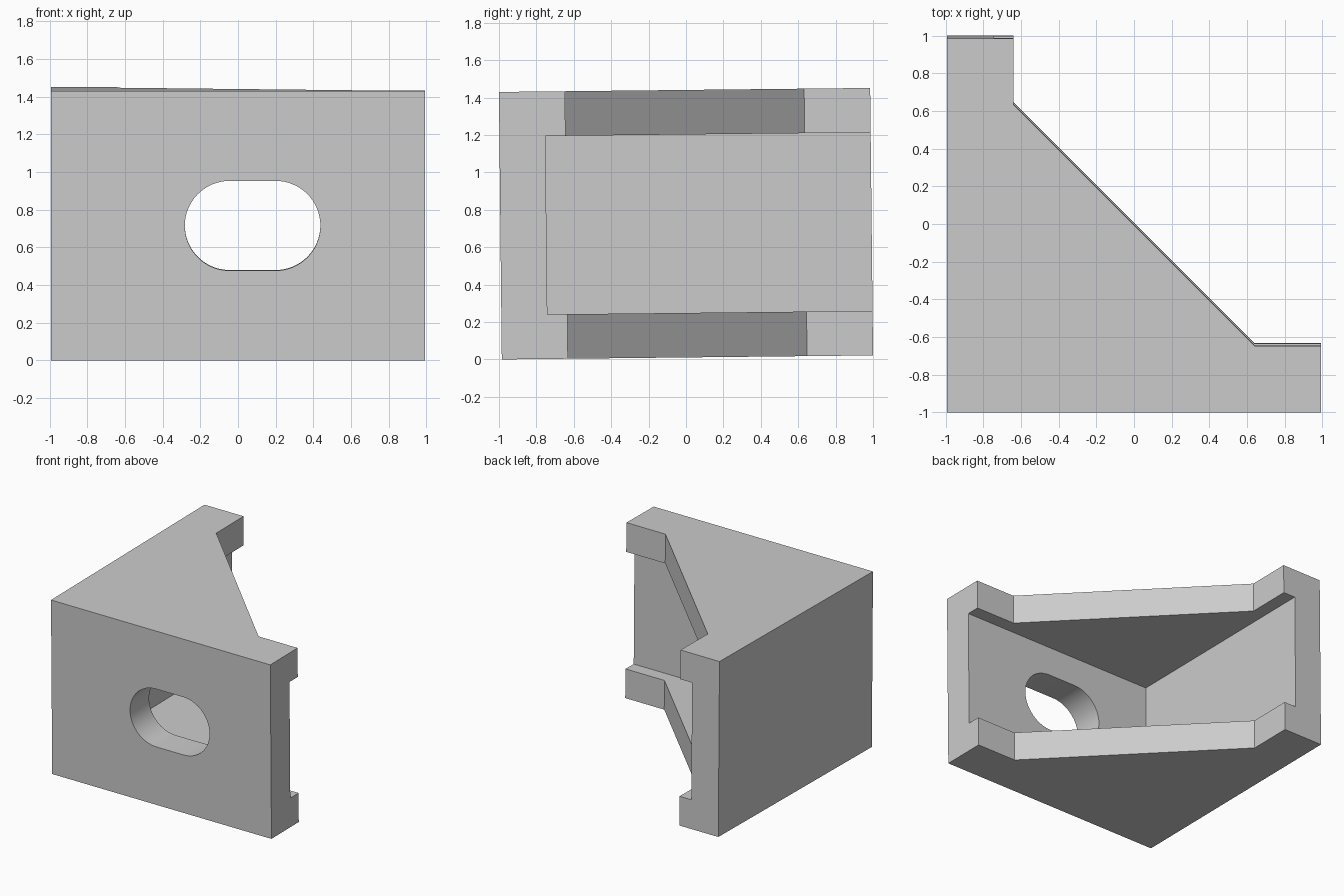
import bpy, bmesh, math
from mathutils import Matrix, Vector

if "Cube" in bpy.data.objects:
    bpy.data.objects.remove(bpy.data.objects["Cube"])

L, H = 1.985, 1.43       # leg length, height
ARM, WALL, LIP = 0.353, 0.246, 0.238
TILT = 0.0108            # slight lean of the part about x


def prism(name, pts, depth, matrix=Matrix()):
    """Extrude a closed 2D outline along its local +z."""
    bm = bmesh.new()
    face = bm.faces.new([bm.verts.new((x, y, 0)) for x, y in pts])
    ext = bmesh.ops.extrude_face_region(bm, geom=[face])
    bmesh.ops.translate(bm, vec=(0, 0, depth),
                        verts=[g for g in ext["geom"] if isinstance(g, bmesh.types.BMVert)])
    bm.transform(matrix)
    bmesh.ops.recalc_face_normals(bm, faces=bm.faces)
    mesh = bpy.data.meshes.new(name)
    bm.to_mesh(mesh)
    bm.free()
    ob = bpy.data.objects.new(name, mesh)
    bpy.context.collection.objects.link(ob)
    return ob


def cut(ob, cutter):
    cutter.hide_render = True
    mod = ob.modifiers.new("cut", 'BOOLEAN')
    mod.operation, mod.solver, mod.object = 'DIFFERENCE', 'EXACT', cutter
    bpy.ops.object.modifier_apply(modifier=mod.name)
    bpy.data.objects.remove(cutter)


def slot(cx, cz, half, r, n=32):
    right = [(cx + half + r * math.sin(math.pi * i / n),
              cz - r * math.cos(math.pi * i / n)) for i in range(n + 1)]
    return right + [(2 * cx - x, 2 * cz - z) for x, z in right]


# Bracket body: corner outline with a diagonal brace
body = prism("corner_bracket", [(0, 0), (L, 0), (L, ARM), (L - ARM, ARM),
                                (ARM, L - ARM), (ARM, L), (0, L)], H)
bpy.context.view_layer.objects.active = body
body.select_set(True)

# Open pocket between the top and bottom flanges
cut(body, prism("pocket_cutter", [(WALL, WALL), (3, WALL), (3, 3), (WALL, 3)],
                H - 2 * LIP, Matrix.Translation((0, 0, LIP))))

# Oblong screw slot through each wall
outline = slot(1.07, H / 2, 0.122, 0.238)
front = Matrix.Translation((0, 0.35, 0)) @ Matrix.Rotation(math.pi / 2, 4, 'X')
swap = Matrix(((0, 1, 0, 0), (1, 0, 0, 0), (0, 0, 1, 0), (0, 0, 0, 1)))
for m in (front, swap @ front):
    cut(body, prism("slot_cutter", outline, 0.5, m))

# Centre the part and lean it slightly
body.data.transform(Matrix.Translation((-L / 2, -L / 2 + H * TILT / 2, 0))
                    @ Matrix.Rotation(TILT, 4, 'X'))
bpy.ops.object.shade_smooth_by_angle(angle=math.radians(30))
